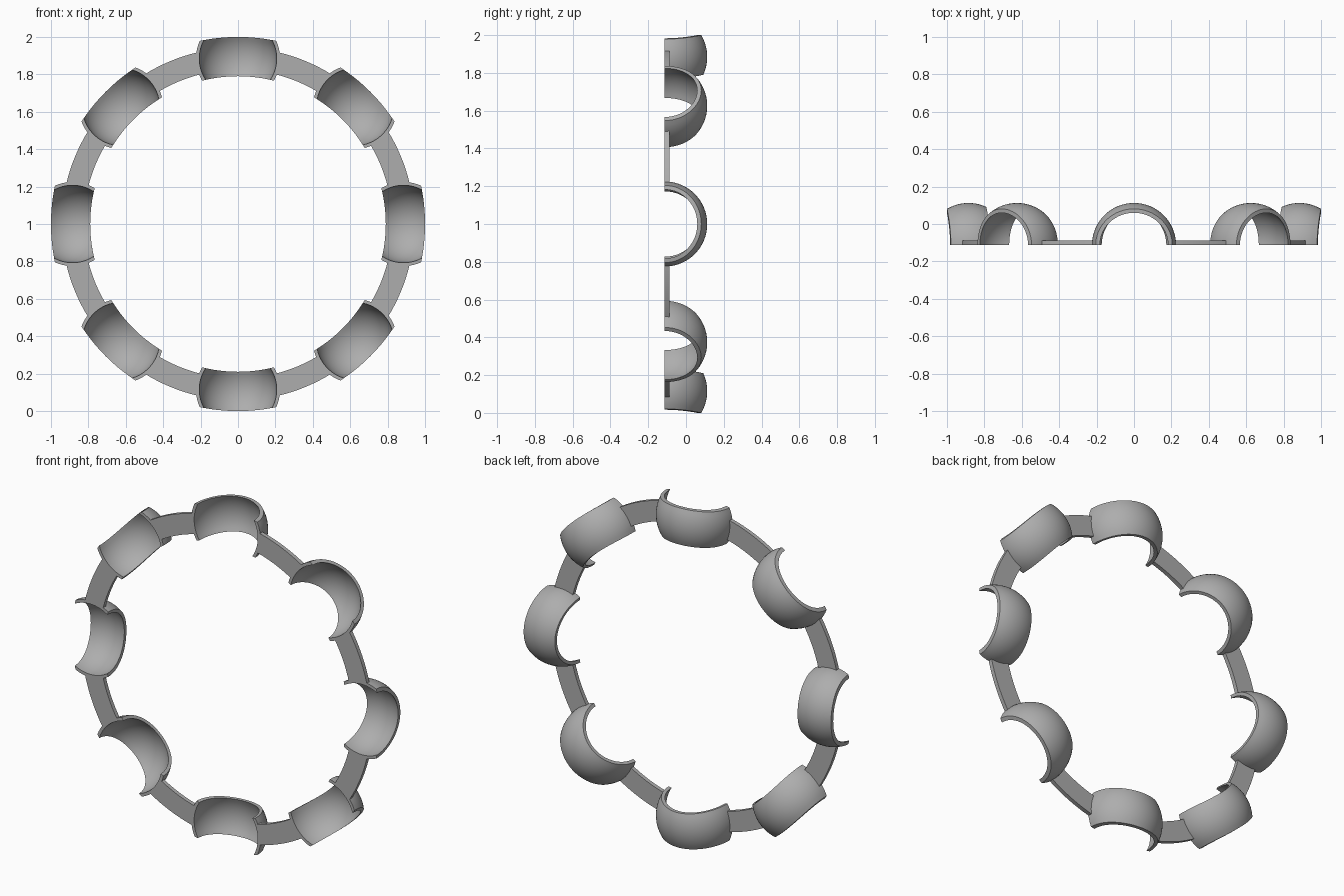
import bpy, bmesh, math

if "Cube" in bpy.data.objects:
    bpy.data.objects.remove(bpy.data.objects["Cube"])

PITCH = 0.885            # radius on which the pocket centres lie
R_IN, R_OUT = 0.79, 1.0  # cylindrical trims of the pockets
S_OUT, S_IN = 0.225, 0.207   # outer and inner sphere of a pocket
BASE = -0.1125           # flat front plane
COUNT = 8

steel = bpy.data.materials.new("grey_steel")
steel.diffuse_color = (0.42, 0.42, 0.42, 1)
steel.use_nodes = True
steel.node_tree.nodes["Principled BSDF"].inputs["Base Color"].default_value = steel.diffuse_color


def sphere_angle(r, h, s):
    """Angle from the pocket axis where the pocket sphere meets radius r at height h."""
    return math.acos(min(1, (r * r + PITCH ** 2 + h * h - s * s) / (2 * r * PITCH)))


def ring_point(r, angle, h):
    return (r * math.sin(angle), BASE + h, 1 + r * math.cos(angle))


def finish(name, bm):
    bmesh.ops.recalc_face_normals(bm, faces=bm.faces)
    me = bpy.data.meshes.new(name)
    bm.to_mesh(me)
    bm.free()
    me.materials.append(steel)
    ob = bpy.data.objects.new(name, me)
    bpy.context.collection.objects.link(ob)
    bpy.ops.object.select_all(action='DESELECT')
    ob.select_set(True)
    bpy.context.view_layer.objects.active = ob
    bpy.ops.object.shade_smooth_by_angle(angle=math.radians(35))


# half-round ball pocket: spherical shell trimmed by two cylinders
def ball_pocket(name, turn, steps=40, rows=10):
    radii = [R_IN + (R_OUT - R_IN) * i / rows for i in range(rows + 1)]
    section = [(r, S_OUT) for r in radii] + [(r, S_IN) for r in reversed(radii)]
    bm = bmesh.new()
    grid = []
    for j in range(steps + 1):
        phi = math.pi * j / steps
        loop = []
        for r, s in section:
            h = math.sqrt(s * s - (r - PITCH) ** 2) * math.sin(phi)
            a = math.copysign(sphere_angle(r, h, s), math.cos(phi))
            loop.append(bm.verts.new(ring_point(r, turn + a, h)))
        grid.append(loop)
    n = len(section)
    for lo, hi in zip(grid, grid[1:]):
        for i in range(n):
            k = (i + 1) % n
            bm.faces.new((lo[i], lo[k], hi[k], hi[i]))
    # flat feet of the shell
    for loop in (grid[0], grid[-1]):
        for i in range(rows):
            bm.faces.new((loop[i], loop[i + 1], loop[n - 2 - i], loop[n - 1 - i]))
    finish(name, bm)


# flat strip joining two pockets, ends following the pocket walls
def link_strip(name, turn, steps=8, rows=4, inner=0.825, outer=0.943, thick=0.024):
    bm = bmesh.new()
    grid = []
    for i in range(rows + 1):
        r = inner + (outer - inner) * i / rows
        a0 = sphere_angle(r, 0, 0.216)
        a1 = 2 * math.pi / COUNT - a0
        grid.append([bm.verts.new(ring_point(r, turn + a0 + (a1 - a0) * j / steps, 0))
                     for j in range(steps + 1)])
    for lo, hi in zip(grid, grid[1:]):
        for j in range(steps):
            bm.faces.new((lo[j], lo[j + 1], hi[j + 1], hi[j]))
    ext = bmesh.ops.extrude_face_region(bm, geom=bm.faces[:], use_keep_orig=True)
    bmesh.ops.translate(bm, vec=(0, thick, 0),
                        verts=[v for v in ext["geom"] if isinstance(v, bmesh.types.BMVert)])
    finish(name, bm)


for i in range(COUNT):
    turn = 2 * math.pi * i / COUNT
    ball_pocket(f"ball_pocket_{i + 1}", turn)
    link_strip(f"link_strip_{i + 1}", turn)
